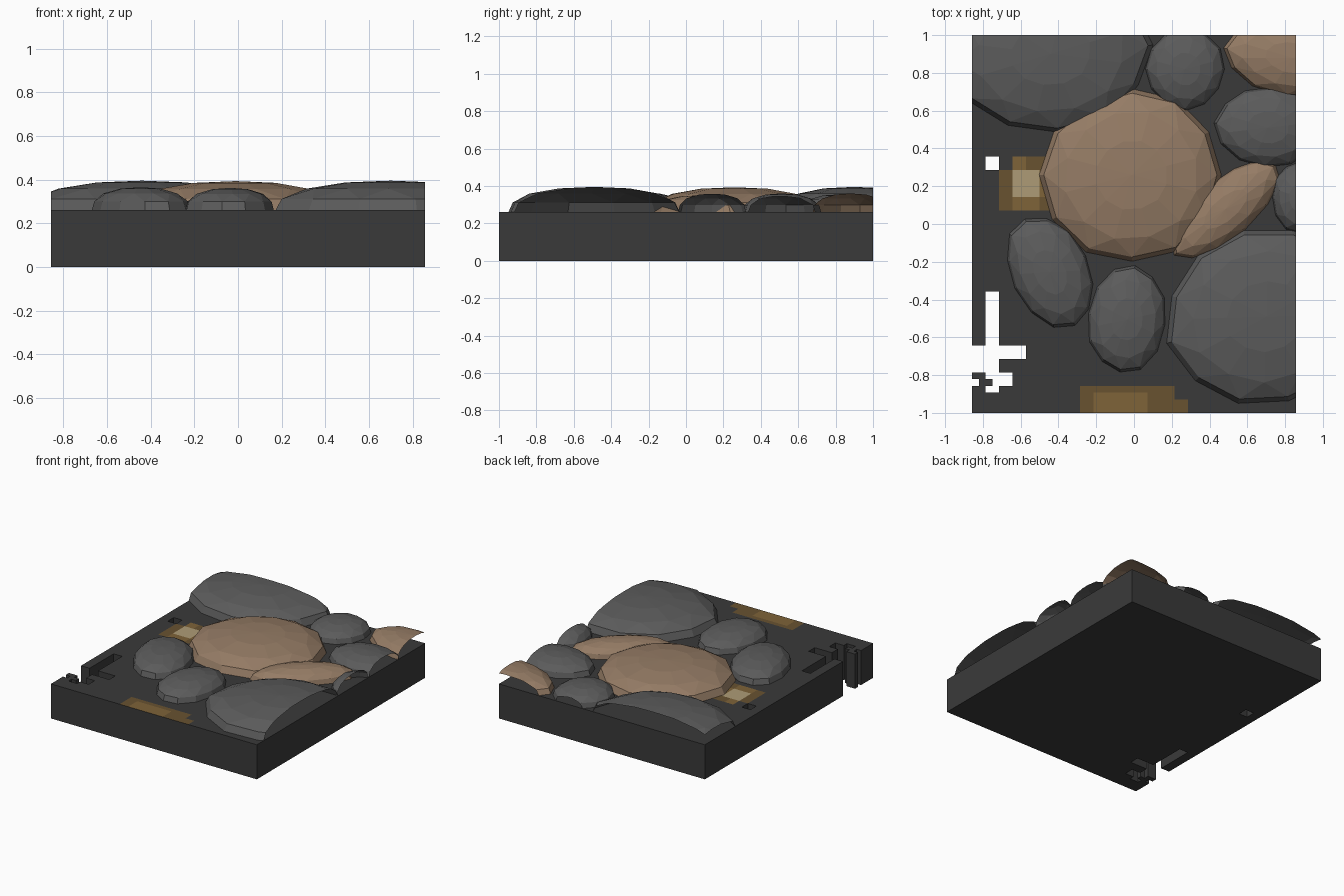
import bpy, bmesh, math, random
from mathutils import Vector

if "Cube" in bpy.data.objects:
    bpy.data.objects.remove(bpy.data.objects["Cube"])

random.seed(4)
C = 1 / 28              # half of one slab tile
NX, NY = 48, 56
HX, HY, TOP = NX * C / 2, NY * C / 2, 0.26


def material(name, r, g, b):
    m = bpy.data.materials.new(name)
    m.diffuse_color = (r, g, b, 1)
    m.use_nodes = True
    m.node_tree.nodes["Principled BSDF"].inputs["Base Color"].default_value = m.diffuse_color
    return m


DARK = material("dark_base", .042, .042, .042)
GREY = material("grey_stone", .105, .105, .105)
TAN = material("tan_stone", .30, .20, .13)
BROWN = material("brown_patch", .14, .085, .03)
AMBER = material("amber_patch", .21, .125, .04)
PALE = material("pale_patch", .42, .33, .18)


def finish(bm, name, mats):
    me = bpy.data.meshes.new(name)
    bm.to_mesh(me)
    bm.free()
    for m in mats:
        me.materials.append(m)
    ob = bpy.data.objects.new(name, me)
    bpy.context.collection.objects.link(ob)
    return ob


def inside(i, j, rects):
    return any(a <= i < b and c <= j < d for a, b, c, d in rects)


# Slab: tiles with crumbled holes through the left side and coloured top patches
holes = [(2, 4, 36, 38), (2, 4, 10, 18), (0, 8, 8, 10), (0, 4, 6, 8),
         (2, 6, 4, 6), (2, 4, 3, 4), (0, 1, 4, 5)]
kept = [(2, 3, 4, 5)]
patches = [(3, [(6, 10, 32, 36)]),
           (2, [(6, 8, 36, 38), (10, 14, 32, 36), (6, 10, 30, 32), (18, 26, 0, 3)]),
           (1, [(4, 14, 30, 36), (6, 14, 36, 38), (16, 30, 0, 4), (30, 32, 0, 2)])]


def solid(i, j):
    if not (0 <= i < NX and 0 <= j < NY):
        return False
    return inside(i, j, kept) or not inside(i, j, holes)


bm = bmesh.new()
cache = {}


def vert(i, j, k):
    if (i, j, k) not in cache:
        cache[i, j, k] = bm.verts.new((i * C - HX, j * C - HY, k * TOP))
    return cache[i, j, k]


for i in range(NX):
    for j in range(NY):
        if not solid(i, j):
            continue
        ring = [(i, j), (i + 1, j), (i + 1, j + 1), (i, j + 1)]
        bm.faces.new([vert(*p, 0) for p in reversed(ring)])
        top = bm.faces.new([vert(*p, 1) for p in ring])
        top.material_index = next((m for m, r in patches if inside(i, j, r)), 0)
        for n, (di, dj) in enumerate([(0, -1), (1, 0), (0, 1), (-1, 0)]):
            if not solid(i + di, j + dj):
                p, q = ring[n], ring[(n + 1) % 4]
                bm.faces.new([vert(*p, 0), vert(*q, 0), vert(*q, 1), vert(*p, 1)])
bmesh.ops.dissolve_limit(bm, angle_limit=.01, verts=bm.verts, edges=bm.edges,
                         delimit={'MATERIAL'})
bmesh.ops.triangulate(bm, faces=bm.faces)
finish(bm, "slab", [DARK, BROWN, AMBER, PALE])


# Stones: faceted low domes, trimmed flush with the slab's sides
PROFILE = [(1, 0), (.95, .38), (.74, .73), (.4, .94)]


def stone(name, x, y, rx, ry, top, turn, mat, seg=12):
    bm = bmesh.new()
    ca, sa = math.cos(math.radians(turn)), math.sin(math.radians(turn))
    wobble = [random.uniform(.97, 1.03) for _ in range(seg)]
    rings = []
    for k, (r, h) in enumerate(PROFILE):
        ring = []
        for s in range(seg):
            a = 2 * math.pi * (s + .5 * (k // 2)) / seg
            w = wobble[s] * r
            u, v = rx * w * math.cos(a), ry * w * math.sin(a)
            ring.append(bm.verts.new((x + u * ca - v * sa, y + u * sa + v * ca,
                                      TOP + (top - TOP) * h)))
        rings.append(ring)
    peak = bm.verts.new((x, y, top))
    for s in range(seg):
        t = (s + 1) % seg
        for lo, hi in zip(rings, rings[1:]):
            if lo is rings[1]:
                bm.faces.new((lo[s], lo[t], hi[s]))
                bm.faces.new((lo[t], hi[t], hi[s]))
            else:
                bm.faces.new((lo[s], lo[t], hi[t], hi[s]))
        bm.faces.new((rings[-1][s], rings[-1][t], peak))
    for n in ((1, 0, 0), (-1, 0, 0), (0, 1, 0), (0, -1, 0)):
        edge = Vector((n[0] * HX, n[1] * HY, 0))
        bmesh.ops.bisect_plane(bm, geom=bm.verts[:] + bm.edges[:] + bm.faces[:],
                               plane_co=edge, plane_no=n, clear_outer=True)
    finish(bm, name, [mat])


stone("centre_tan_stone", -.01, .26, .48, .465, .393, 0, TAN)
stone("long_tan_stone", .485, .08, .36, .15, .35, 42, TAN)
stone("corner_tan_stone", .84, .88, .37, .2, .36, -8, TAN)
stone("back_left_large_stone", -.44, .9, .53, .42, .395, 5, GREY)
stone("front_right_large_stone", .7, -.49, .53, .47, .395, 15, GREY)
stone("left_oval_stone", -.445, -.255, .21, .31, .365, 25, GREY)
stone("front_oval_stone", -.035, -.505, .205, .285, .362, -8, GREY)
stone("back_round_stone", .27, .82, .21, .215, .355, 0, GREY)
stone("right_oval_stone", .71, .51, .28, .215, .36, -5, GREY)
stone("right_edge_stone", .88, .14, .15, .19, .36, 0, GREY)
